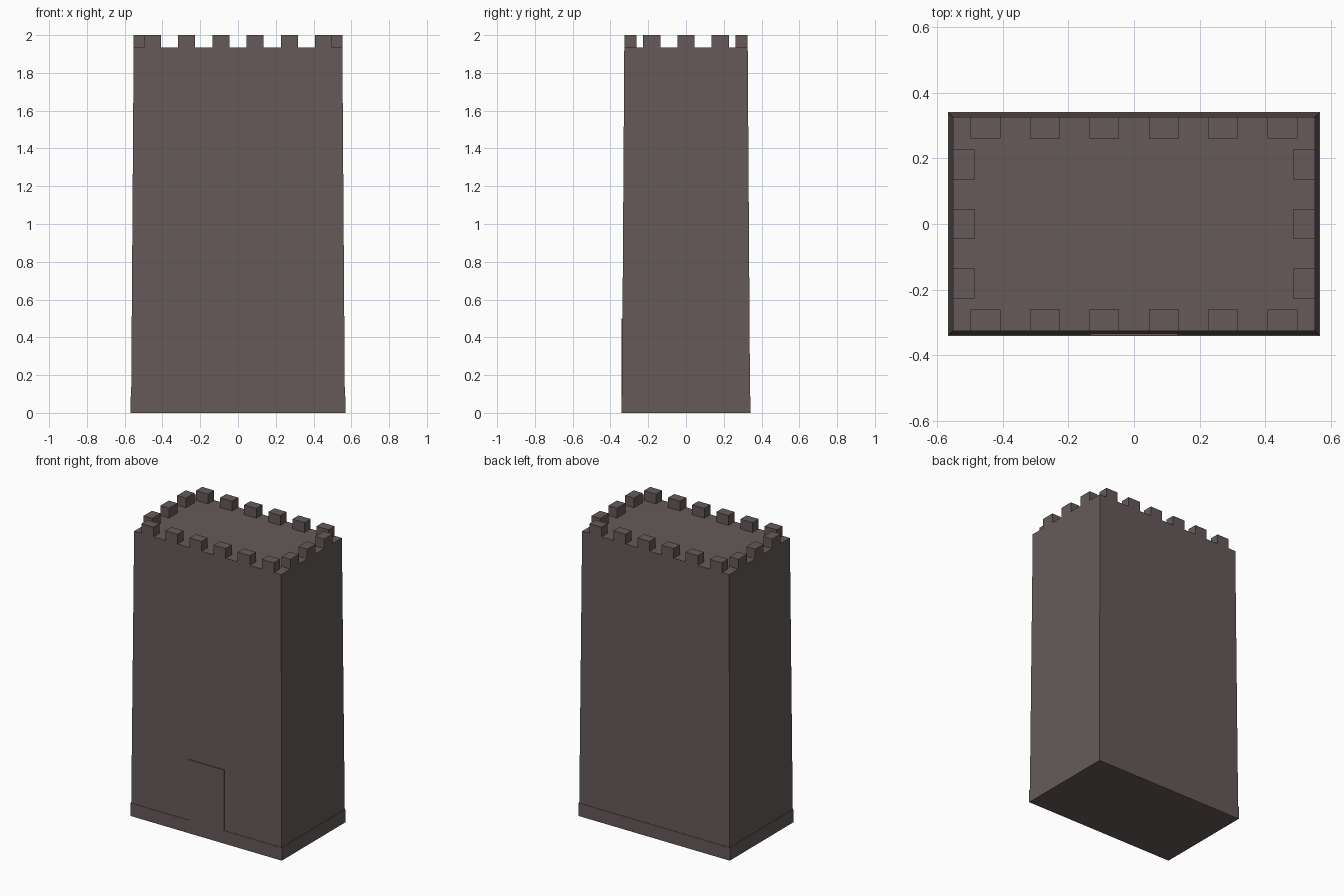
import bpy, bmesh

if "Cube" in bpy.data.objects:
    bpy.data.objects.remove(bpy.data.objects["Cube"])

# One dark stone colour for the whole tower
stone = bpy.data.materials.new("dark_stone")
stone.diffuse_color = (0.133, 0.102, 0.102, 1)
stone.use_nodes = True
stone.node_tree.nodes["Principled BSDF"].inputs["Base Color"].default_value = stone.diffuse_color

BX, BY = 0.5685, 0.3417     # plinth half sizes
TX, TY = 0.5525, 0.3268     # roof half sizes
ROOF, TOP = 1.934, 2.0


def block(name, x0, x1, y0, y1, z0, z1, taper=(1, 1)):
    """Box between limits; the top is scaled about the origin by taper."""
    bm = bmesh.new()
    bmesh.ops.create_cube(bm, size=1)
    for v in bm.verts:
        high = v.co.z > 0
        v.co.x = (x1 if v.co.x > 0 else x0) * (taper[0] if high else 1)
        v.co.y = (y1 if v.co.y > 0 else y0) * (taper[1] if high else 1)
        v.co.z = z1 if high else z0
    mesh = bpy.data.meshes.new(name)
    bm.to_mesh(mesh)
    bm.free()
    mesh.materials.append(stone)
    ob = bpy.data.objects.new(name, mesh)
    bpy.context.collection.objects.link(ob)
    return ob


# Plinth
block("plinth", -BX, BX, -BY, BY, 0, 0.088)

# Tapered tower body, standing on the plinth
bx, by = 0.5655, 0.339
block("tower_body", -bx, bx, -by, by, 0.088, ROOF, (TX / bx, TY / by))

# Thin door plate on the front
block("door", -0.135, 0.135, -BY - 0.0005, -0.33, 0.02, 0.5)

# Battlements: six along each long side, three along each short side
W, T, STEP = 0.0455, 0.066, 0.1813
for s in (-1, 1):
    ya, yb = sorted((s * TY, s * (TY - T)))
    for i in range(6):
        c = (i - 2.5) * STEP
        block("long_side_merlon", c - W, c + W, ya, yb, ROOF, TOP)
    xa, xb = sorted((s * TX, s * (TX - T)))
    for i in range(3):
        c = (i - 1) * STEP
        block("short_side_merlon", xa, xb, c - W, c + W, ROOF, TOP)
